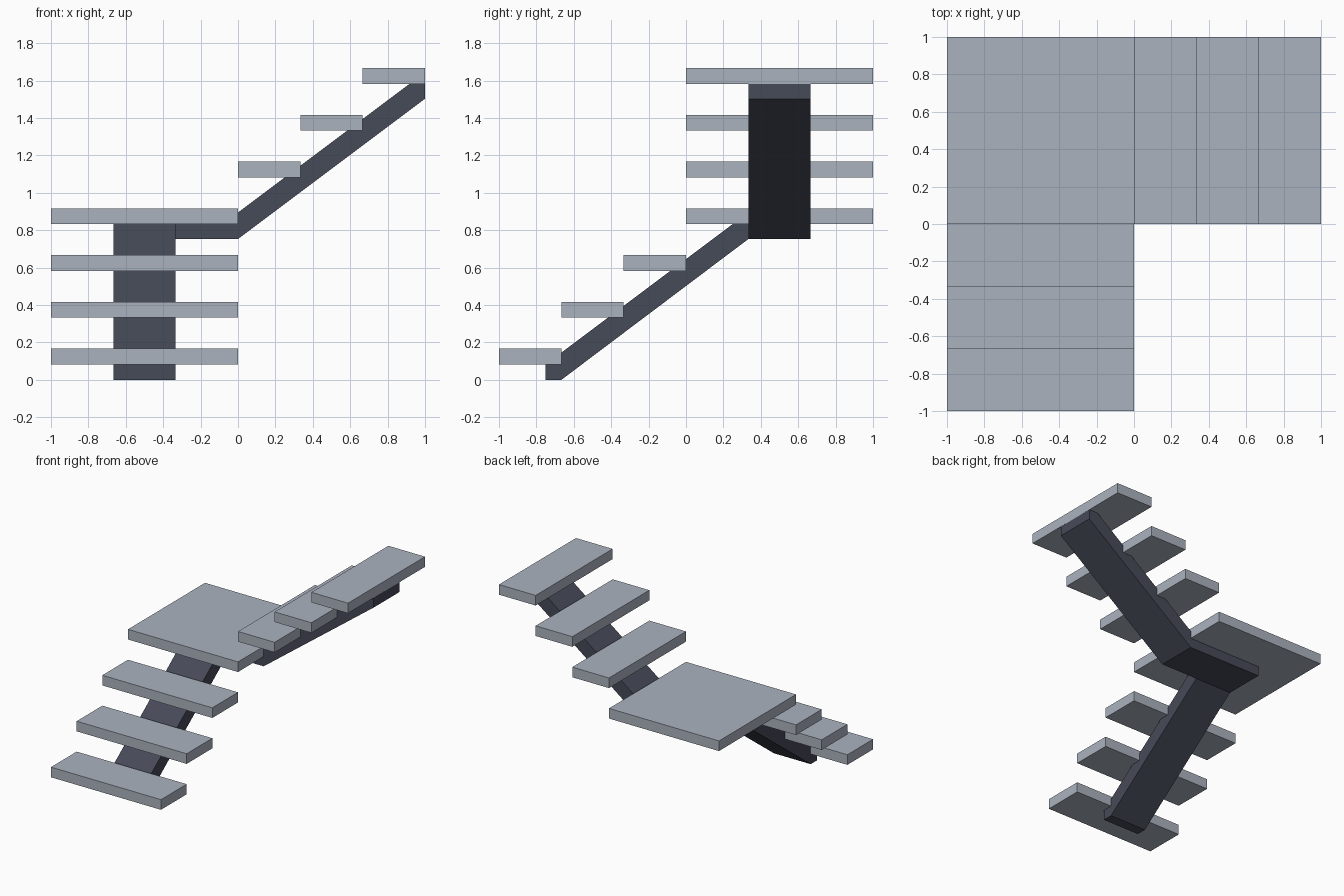
import bpy
import bmesh
from mathutils import Vector

if "Cube" in bpy.data.objects:
    bpy.data.objects.remove(bpy.data.objects["Cube"])


def material(name, rgb):
    m = bpy.data.materials.new(name)
    m.diffuse_color = (*rgb, 1)
    m.use_nodes = True
    m.node_tree.nodes["Principled BSDF"].inputs["Base Color"].default_value = m.diffuse_color
    return m


TREAD = material("light_grey", (0.41, 0.45, 0.52))
BEAM = material("dark_slate", (0.062, 0.069, 0.098))
T = 1 / 3       # tread depth and beam width
H = 1 / 12      # tread thickness
RISE = 0.25


def extrude(name, profile, shift, mat):
    """Prism from a planar outline of 3D points moved along shift."""
    bm = bmesh.new()
    face = bm.faces.new([bm.verts.new(p) for p in profile])
    res = bmesh.ops.extrude_face_region(bm, geom=[face], use_keep_orig=True)
    verts = [g for g in res["geom"] if isinstance(g, bmesh.types.BMVert)]
    bmesh.ops.translate(bm, verts=verts, vec=Vector(shift))
    bmesh.ops.recalc_face_normals(bm, faces=bm.faces)
    me = bpy.data.meshes.new(name)
    bm.to_mesh(me)
    bm.free()
    me.materials.append(mat)
    ob = bpy.data.objects.new(name, me)
    bpy.context.collection.objects.link(ob)


def slab(name, x0, x1, y0, y1, z):
    extrude(name, [(x0, y0, z), (x1, y0, z), (x1, y1, z), (x0, y1, z)],
            (0, 0, H), TREAD)


# Treads of both flights
for i in range(3):
    slab(f"lower_tread_{i + 1}", -1, 0, -1 + i * T, -1 + (i + 1) * T, H + i * RISE)
    slab(f"upper_tread_{i + 1}", i * T, (i + 1) * T, 0, 1, H + (i + 4) * RISE)

# Square corner landing
slab("landing", -1, 0, 0, 1, H + 3 * RISE)

# Sloping beam under the lower flight
lower = [(-0.75, 0), (-2 * T, 0), (T, 0.753), (T, 0.833), (0.25, 0.833), (-0.75, H)]
extrude("lower_beam", [(-2 * T, y, z) for y, z in lower], (T, 0, 0), BEAM)

# Beam under the landing that bends up beneath the upper flight
upper = [(-2 * T, 0.753), (0, 0.753), (1, 1.503), (1, 1.583), (0.917, 1.583),
         (0, 0.895), (-H, 0.833), (-2 * T, 0.833)]
extrude("upper_beam", [(x, T, z) for x, z in upper], (0, T, 0), BEAM)
